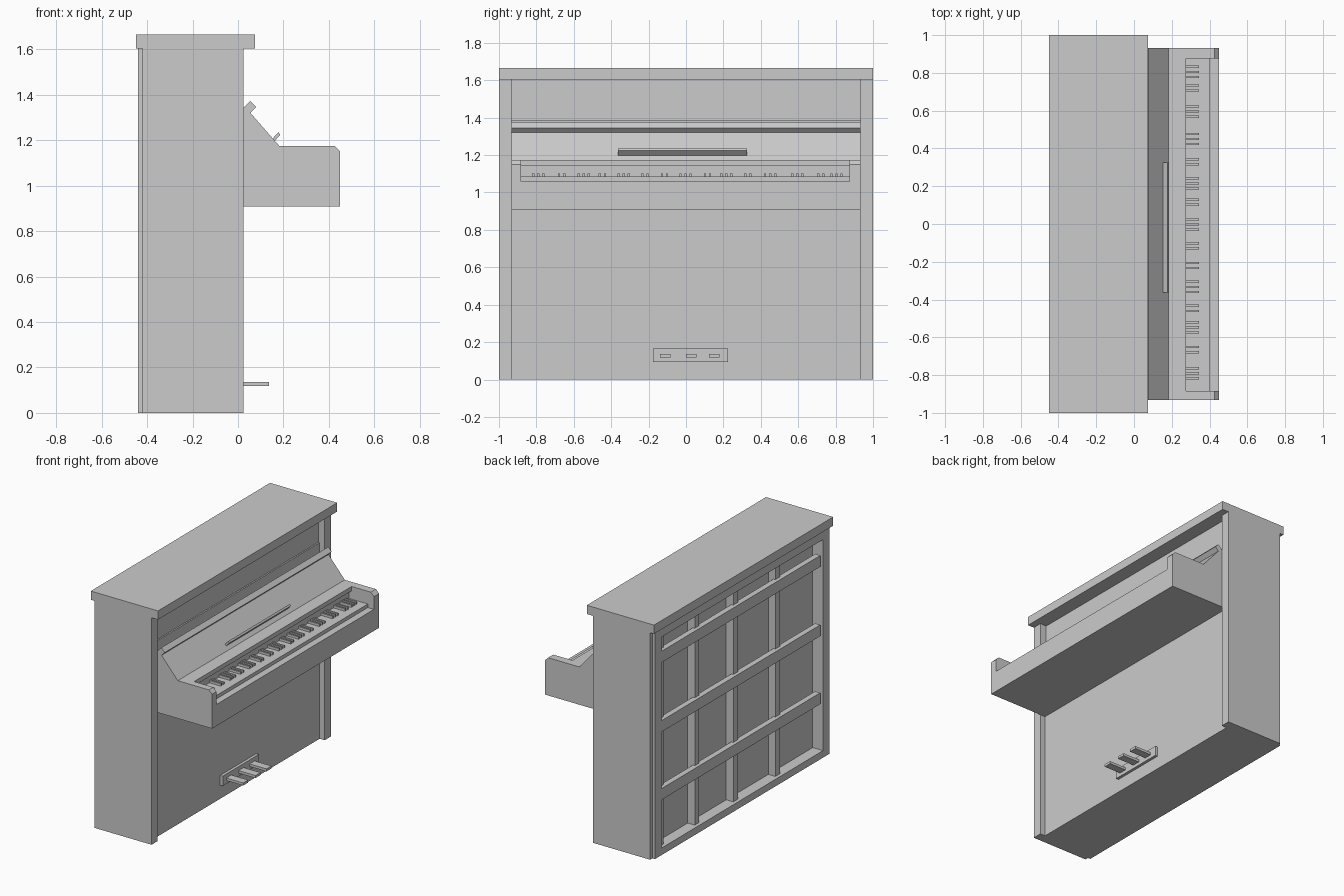
import bpy, bmesh

if "Cube" in bpy.data.objects:
    bpy.data.objects.remove(bpy.data.objects["Cube"], do_unlink=True)

grey = bpy.data.materials.new("plain grey")
grey.use_nodes = True
COLOUR = (0.6, 0.6, 0.6, 1)
grey.diffuse_color = COLOUR
grey.node_tree.nodes["Principled BSDF"].inputs["Base Color"].default_value = COLOUR


def prism(name, profile, y0, y1):
    """Extrude an x-z profile from y0 to y1."""
    bm = bmesh.new()
    face = bm.faces.new([bm.verts.new((x, y0, z)) for x, z in profile])
    new = bmesh.ops.extrude_face_region(bm, geom=[face])["geom"]
    bmesh.ops.translate(bm, vec=(0, y1 - y0, 0),
                        verts=[v for v in new if isinstance(v, bmesh.types.BMVert)])
    bmesh.ops.recalc_face_normals(bm, faces=bm.faces)
    mesh = bpy.data.meshes.new(name)
    bm.to_mesh(mesh)
    bm.free()
    mesh.materials.append(grey)
    ob = bpy.data.objects.new(name, mesh)
    bpy.context.collection.objects.link(ob)
    return ob


def box(name, x0, x1, y0, y1, z0, z1):
    return prism(name, [(x0, z0), (x1, z0), (x1, z1), (x0, z1)], y0, y1)


# Cabinet: lid, side panels and stepped front panel
box("lid", -0.45, 0.075, -1, 1, 1.603, 1.665)
for side, s in (("left", 1), ("right", -1)):
    y0, y1 = sorted((0.932 * s, s))
    box(side + "_side_panel", -0.42, 0.025, y0, y1, 0, 1.603)
prism("front_panel", [(-0.36, 0), (-0.015, 0), (-0.015, 1.385), (-0.025, 1.385),
                      (-0.025, 1.603), (-0.36, 1.603)], -0.932, 0.932)

# Back frame with posts and rails over the recess
for side, s in (("left", 1), ("right", -1)):
    y0, y1 = sorted((0.9 * s, 0.975 * s))
    box(side + "_back_stile", -0.44, -0.36, y0, y1, 0, 1.603)
box("back_bottom_rail", -0.44, -0.36, -0.9, 0.9, 0, 0.05)
box("back_top_rail", -0.44, -0.36, -0.9, 0.9, 1.54, 1.603)
for i, y in enumerate((0.87, 0.47, 0.04, -0.43)):
    box(f"back_post_{i + 1}", -0.415, -0.36, y - 0.025, y + 0.025, 0.05, 1.54)
for i, z in enumerate((0.39, 0.87, 1.36)):
    box(f"back_cross_rail_{i + 1}", -0.44, -0.40, -0.87, 0.9, z, z + 0.08)

# Key case and fallboard in one block, with the key opening cut out
case = prism("key_case", [(-0.015, 0.908), (0.45, 0.908), (0.45, 1.15), (0.425, 1.175),
                          (0.182, 1.175), (0.055, 1.32), (0.08, 1.346), (0.054, 1.374),
                          (-0.015, 1.305)], -0.932, 0.932)
cutter = prism("key_opening_cutter", [(0.255, 1.06), (0.5, 1.06), (0.5, 1.25), (0.275, 1.25),
                                      (0.275, 1.144), (0.255, 1.144)], -0.883, 0.875)
cutter.hide_render = True
cut = case.modifiers.new("key_opening", "BOOLEAN")
cut.operation = "DIFFERENCE"
cut.solver = "EXACT"
cut.object = cutter
bpy.context.view_layer.objects.active = case
bpy.ops.object.modifier_apply(modifier=cut.name)
bpy.data.objects.remove(cutter, do_unlink=True)

# Keyboard
box("white_keys", 0.255, 0.402, -0.883, 0.875, 1.06, 1.085)
groups = [(-0.79, 3), (-0.665, 2), (-0.547, 3), (-0.447, 2), (-0.333, 3), (-0.22, 2),
          (-0.115, 2), (-0.003, 3), (0.115, 2), (0.215, 3), (0.33, 2), (0.45, 3),
          (0.595, 3), (0.72, 2), (0.805, 3)]
for g, (centre, count) in enumerate(groups):
    for k in range(count):
        y = centre + (k - (count - 1) / 2) * 0.027
        box(f"black_key_{g + 1}_{k + 1}", 0.256, 0.345, y - 0.006, y + 0.006, 1.085, 1.102)

# Music ledge standing square to the fallboard slope
prism("music_ledge", [(0.15, 1.205), (0.16, 1.195), (0.186, 1.224), (0.178, 1.236)],
      -0.363, 0.325)

# Pedals
box("pedal_plate", -0.015, 0.005, -0.177, 0.225, 0.095, 0.165)
for i, y in enumerate((-0.11, 0.027, 0.15)):
    box(f"pedal_{i + 1}", 0.0, 0.137, y - 0.028, y + 0.028, 0.119, 0.137)
